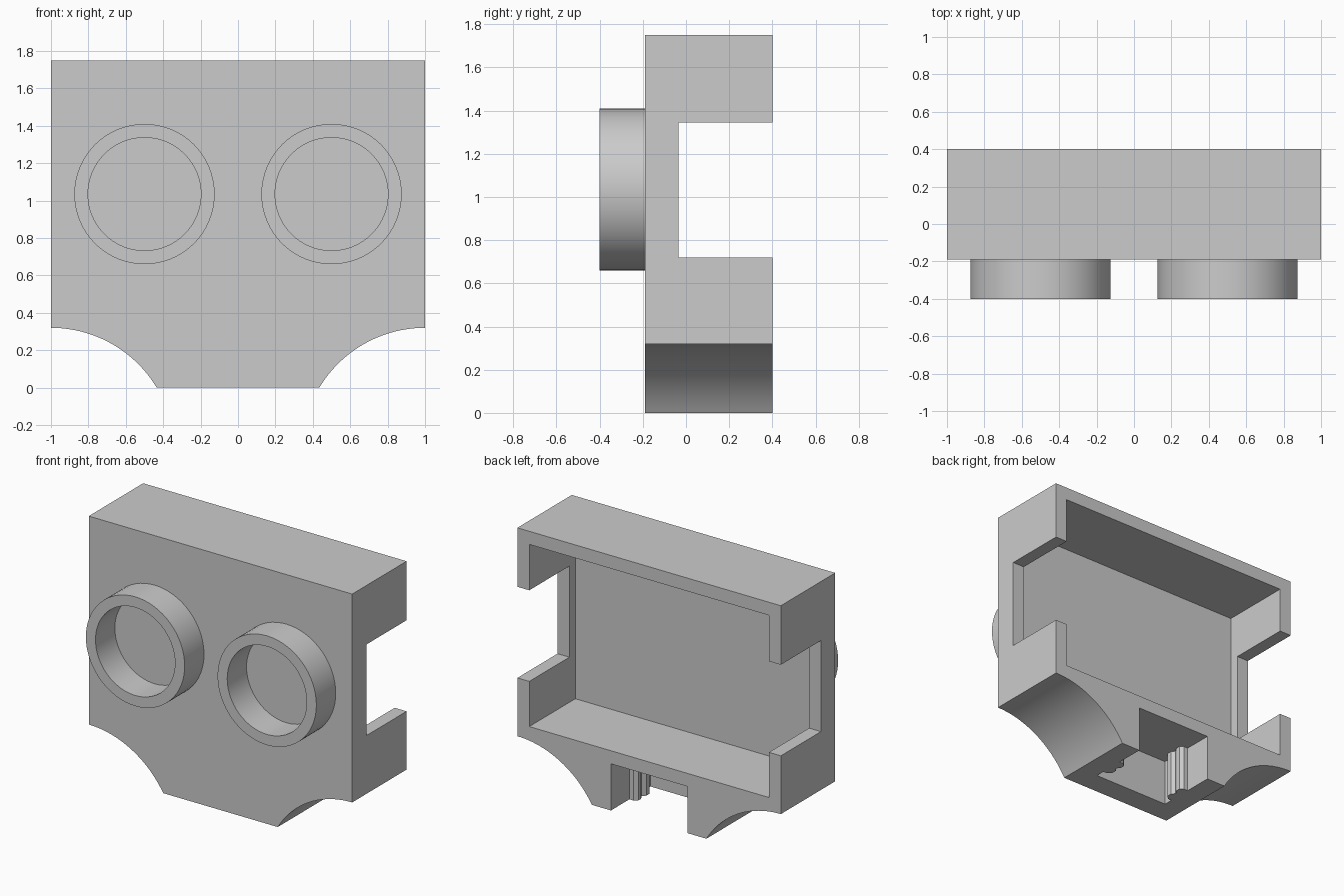
import bpy, bmesh, math
from mathutils import Vector, Matrix

if "Cube" in bpy.data.objects:
    bpy.data.objects.remove(bpy.data.objects["Cube"], do_unlink=True)

grey = bpy.data.materials.new("light_grey")
grey.use_nodes = True
grey.diffuse_color = (0.6, 0.6, 0.6, 1)
grey.node_tree.nodes["Principled BSDF"].inputs["Base Color"].default_value = (0.6, 0.6, 0.6, 1)


def finish(bm, name):
    bmesh.ops.recalc_face_normals(bm, faces=bm.faces)
    mesh = bpy.data.meshes.new(name)
    bm.to_mesh(mesh)
    bm.free()
    mesh.materials.append(grey)
    obj = bpy.data.objects.new(name, mesh)
    bpy.context.collection.objects.link(obj)
    return obj


def prism(name, outline, offset):
    """Closed 3D outline extruded along offset."""
    bm = bmesh.new()
    face = bm.faces.new([bm.verts.new(p) for p in outline])
    new = bmesh.ops.extrude_face_region(bm, geom=[face], use_keep_orig=True)["geom"]
    bmesh.ops.translate(bm, vec=offset,
                        verts=[v for v in new if isinstance(v, bmesh.types.BMVert)])
    return finish(bm, name)


def box(name, lo, hi):
    (x0, y0, z0), (x1, y1, z1) = lo, hi
    return prism(name, [(x0, y0, z0), (x1, y0, z0), (x1, y1, z0), (x0, y1, z0)], (0, 0, z1 - z0))


def select(obj):
    bpy.ops.object.select_all(action='DESELECT')
    obj.select_set(True)
    bpy.context.view_layer.objects.active = obj


def cut(obj, cutter):
    cutter.hide_render = True
    mod = obj.modifiers.new("cut", 'BOOLEAN')
    mod.operation, mod.solver, mod.object = 'DIFFERENCE', 'EXACT', cutter
    select(obj)
    bpy.ops.object.modifier_apply(modifier=mod.name)
    bpy.data.objects.remove(cutter, do_unlink=True)


def smooth(obj):
    select(obj)
    bpy.ops.object.shade_smooth_by_angle(angle=math.radians(30))


FRONT, BACK, TOP = -0.19, 0.4, 1.75

# Body: block whose lower corners are scooped out by arcs
radius, centre_z, steps = 0.659, -0.339, 24
start = math.asin(-centre_z / radius)
right_side = []
for i in range(steps + 1):
    a = start + (math.pi / 2 - start) * i / steps
    right_side.append((1 - radius * math.cos(a), centre_z + radius * math.sin(a)))
right_side.append((1, TOP))
outline = right_side + [(-x, z) for x, z in reversed(right_side)]
body = prism("body", [(x, FRONT, z) for x, z in outline], (0, BACK - FRONT, 0))

# Open compartment in the back, and notches through both side walls
cut(body, box("compartment_cutter", (-0.91, -0.1, 0.41), (0.91, 0.6, 1.66)))
cut(body, box("notch_cutter", (-1.2, -0.035, 0.72), (1.2, 0.6, 1.345)))

# Socket under the compartment, with grooved clip ridges on both walls
half = 0.29
clip = [(0, 0.2), (0.03, 0.2), (0.055, 0.18), (0.055, 0.15), (0.035, 0.12),
        (0.055, 0.095), (0.055, 0.06), (0.03, 0.035), (0, 0.035)]
wall = [(half, 0.6)] + [(half - p, y) for p, y in clip] + [(half, -0.03)]
socket = wall + [(-x, y) for x, y in reversed(wall)]
cut(body, prism("socket_cutter", [(x, y, -0.1) for x, y in socket], (0, 0, 0.42)))
smooth(body)

# Round rims on the front
for side, x in (("left", 0.5), ("right", -0.5)):
    bm = bmesh.new()
    section = [(0.302, FRONT + 0.01), (0.375, FRONT + 0.01), (0.375, -0.4), (0.302, -0.4)]
    verts = [bm.verts.new((r, y, 0)) for r, y in section]
    edges = [bm.edges.new((verts[i - 1], verts[i])) for i in range(4)]
    bmesh.ops.spin(bm, geom=verts + edges, cent=(0, 0, 0), axis=(0, 1, 0),
                   angle=math.tau, steps=64, use_merge=True)
    bmesh.ops.remove_doubles(bm, verts=bm.verts, dist=0.0001)
    bmesh.ops.translate(bm, verts=bm.verts, vec=(x, 0, 1.035))
    smooth(finish(bm, side + "_rim"))
